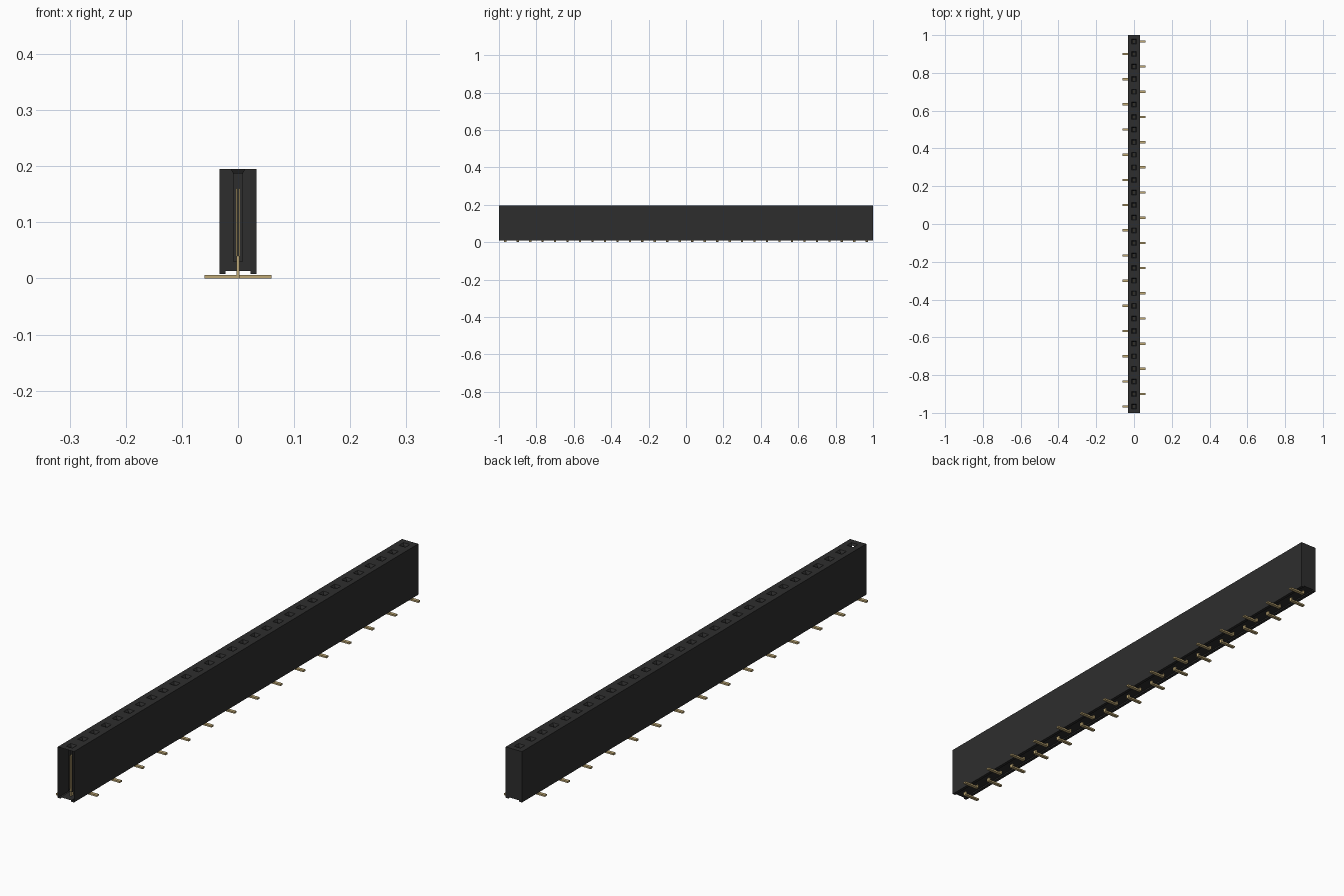
import bpy
import bmesh

cube = bpy.data.objects.get("Cube")
if cube:
    bpy.data.objects.remove(cube, do_unlink=True)

COUNT = 30
PITCH = 2 / COUNT
HALF_W, TOP = 0.033, 0.195


def material(name, color, roughness):
    mat = bpy.data.materials.new(name)
    mat.use_nodes = True
    mat.diffuse_color = color
    bsdf = mat.node_tree.nodes["Principled BSDF"]
    bsdf.inputs["Base Color"].default_value = color
    bsdf.inputs["Roughness"].default_value = roughness
    return mat


def finish(bm, name, mat):
    bmesh.ops.remove_doubles(bm, verts=bm.verts, dist=1e-5)
    bmesh.ops.recalc_face_normals(bm, faces=bm.faces)
    mesh = bpy.data.meshes.new(name)
    bm.to_mesh(mesh)
    bm.free()
    mesh.materials.append(mat)
    obj = bpy.data.objects.new(name, mesh)
    bpy.context.collection.objects.link(obj)
    return obj


def rect(bm, y, hx, hy, z):
    """Four corner vertices, starting along the front edge."""
    return [bm.verts.new((sx * hx, y + sy * hy, z))
            for sx, sy in ((-1, -1), (1, -1), (1, 1), (-1, 1))]


def bridge(bm, a, b, skip=()):
    for i in range(4):
        if i not in skip:
            j = (i + 1) % 4
            bm.faces.new((a[i], a[j], b[j], b[i]))


def box(bm, x0, x1, y, hy, z0, z1):
    cx, hx = (x0 + x1) / 2, abs(x1 - x0) / 2
    low, high = rect(bm, y, hx, hy, z0), rect(bm, y, hx, hy, z1)
    for v in low + high:
        v.co.x += cx
    bridge(bm, low, high)
    bm.faces.new(low[::-1])
    bm.faces.new(high)


black = material("black plastic", (0.027, 0.027, 0.027, 1), 0.6)
gold = material("gold metal", (0.53, 0.40, 0.18, 1), 0.5)

# Housing shell: channelled underside, closed back end, open front end
bm = bmesh.new()
right_half = [(0.022, 0.013), (0.022, 0.008), (HALF_W, 0.008), (HALF_W, TOP)]
profile = [(-x, z) for x, z in reversed(right_half)] + right_half
front = [bm.verts.new((x, -1, z)) for x, z in profile]
back = [bm.verts.new((x, 1, z)) for x, z in profile]
for i in range(len(profile) - 1):
    bm.faces.new((front[i], front[i + 1], back[i + 1], back[i]))
bm.faces.new(back)

# Top face with a funnelled square socket in each cell
centres = [-1 + PITCH * (i + 0.5) for i in range(COUNT)]
for i, y in enumerate(centres):
    rings = [rect(bm, y, HALF_W, PITCH / 2, TOP),
             rect(bm, y, 0.013, 0.013, TOP),
             rect(bm, y, 0.0085, 0.0085, 0.187),
             rect(bm, y, 0.0085, 0.0085, 0.03)]
    bridge(bm, rings[0], rings[1])
    bridge(bm, rings[1], rings[2])
    # The foremost socket is open towards the front
    bridge(bm, rings[2], rings[3], skip=(0,) if i == 0 else ())
    bm.faces.new(rings[3])
finish(bm, "housing", black)

# Contacts: flat foot to alternating sides, stem and two spring blades
bm = bmesh.new()
for i, y in enumerate(centres):
    side = 1 if i % 2 else -1
    box(bm, -side * 0.003, side * 0.06, y, 0.006, 0, 0.006)
    box(bm, -0.003, 0.003, y, 0.006, 0.006, 0.04)
    for s in (-1, 1):
        box(bm, s * 0.001, s * 0.0035, y, 0.006, 0.04, 0.16)
finish(bm, "contact_pins", gold)
